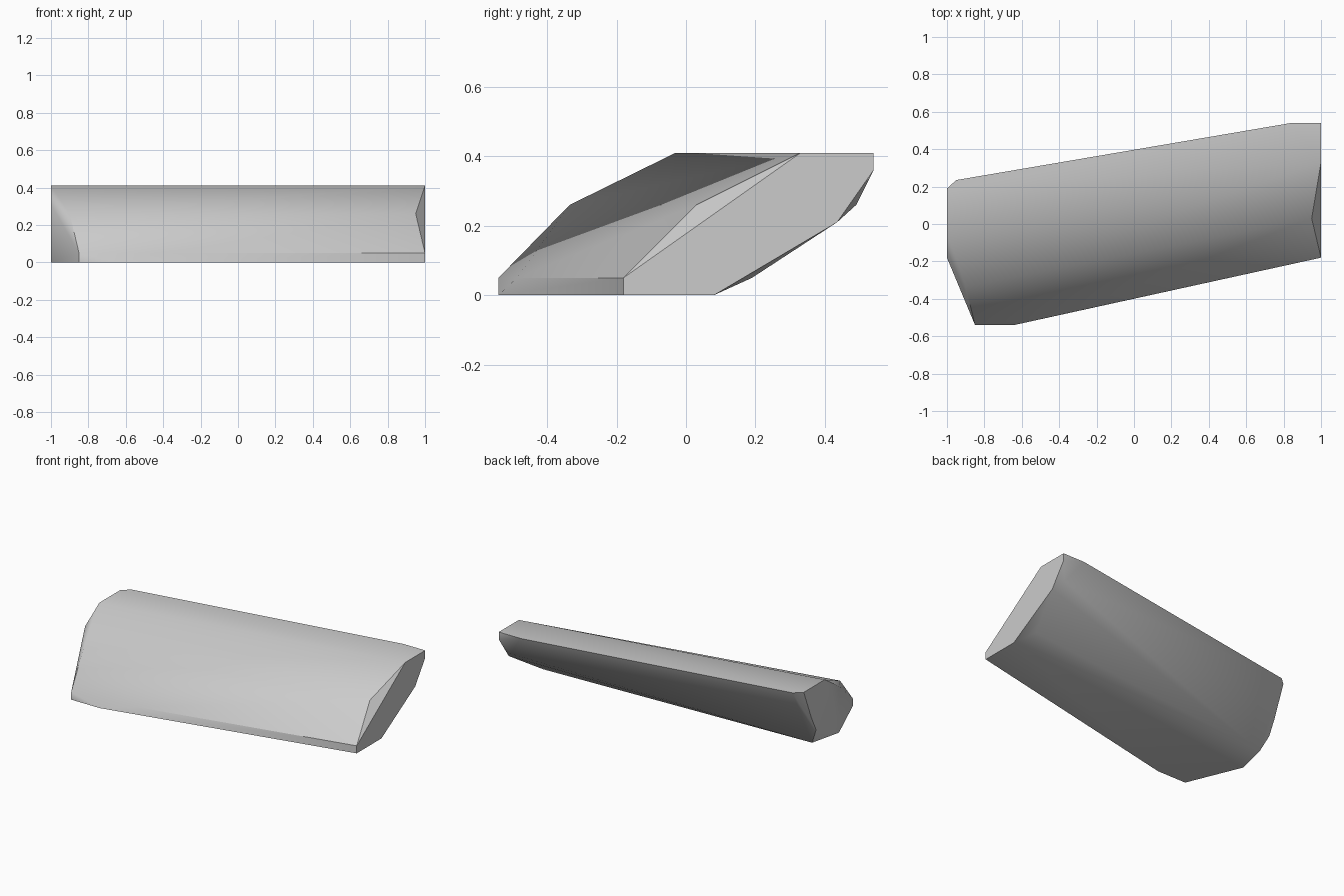
import bpy
import bmesh
import math

# Remove only the default cube
default_cube = bpy.data.objects.get("Cube")
if default_cube:
    bpy.data.objects.remove(default_cube, do_unlink=True)

# Key heights of the slanted bar
BASE, LIP, SHOULDER, TOP = 0.0, 0.05, 0.26, 0.41
LEFT_END, RIGHT_END = 1.0, -1.0


def make_material(name, colour):
    material = bpy.data.materials.new(name)
    material.use_nodes = True
    material.diffuse_color = colour
    shader = next(n for n in material.node_tree.nodes if n.type == 'BSDF_PRINCIPLED')
    shader.inputs["Base Color"].default_value = colour
    shader.inputs["Roughness"].default_value = 0.7
    return material


def end_profile(x, outline):
    """Place a (y, z) outline on the plane at x."""
    return [(x, y, z) for y, z in outline]


def hull_object(name, points, material):
    """Wrap a faceted solid around its corner points."""
    bm = bmesh.new()
    for point in points:
        bm.verts.new(point)
    result = bmesh.ops.convex_hull(bm, input=bm.verts[:])
    unused = {v for v in result["geom_interior"] + result["geom_unused"]
              if isinstance(v, bmesh.types.BMVert) and v.is_valid}
    unused |= {v for v in bm.verts if not v.link_faces}
    bmesh.ops.delete(bm, geom=list(unused), context='VERTS')
    bmesh.ops.dissolve_limit(bm, angle_limit=math.radians(1),
                             verts=bm.verts[:], edges=bm.edges[:])
    bmesh.ops.recalc_face_normals(bm, faces=bm.faces[:])
    mesh = bpy.data.meshes.new(name)
    bm.to_mesh(mesh)
    bm.free()
    mesh.materials.append(material)
    obj = bpy.data.objects.new(name, mesh)
    bpy.context.collection.objects.link(obj)
    return obj


# Flat cut at the left end
left_cut = end_profile(LEFT_END, [
    (-0.18, BASE), (-0.18, LIP), (0.33, TOP), (0.54, TOP),
    (0.54, 0.36), (0.435, 0.21), (0.08, BASE),
])

# Flat cut at the right end
right_cut = end_profile(RIGHT_END, [
    (-0.18, BASE), (-0.18, 0.31), (-0.03, TOP), (0.19, TOP),
    (0.11, 0.21), (0.06, 0.11),
])

# Corners set in from the two ends
front_corner = [(-0.85, -0.54, BASE), (-0.85, -0.54, LIP),
                (-0.64, -0.54, BASE), (-0.4, -0.487, LIP)]
shoulders = [(-0.9, -0.335, SHOULDER), (0.95, 0.03, SHOULDER)]
back_edge = [(0.84, 0.54, TOP), (-0.95, 0.235, TOP),
             (0.95, 0.49, SHOULDER)]
underside = [(-0.95, 0.03, BASE), (0.92, 0.19, LIP)]

stone = make_material("plain_grey", (0.6, 0.6, 0.6, 1.0))
bar = hull_object("slanted_bar",
                  left_cut + right_cut + front_corner + shoulders
                  + back_edge + underside, stone)

# Soft shading along the bar with crisp end cuts
bpy.ops.object.select_all(action='DESELECT')
bar.select_set(True)
bpy.context.view_layer.objects.active = bar
bpy.ops.object.shade_smooth_by_angle(angle=math.radians(35))
